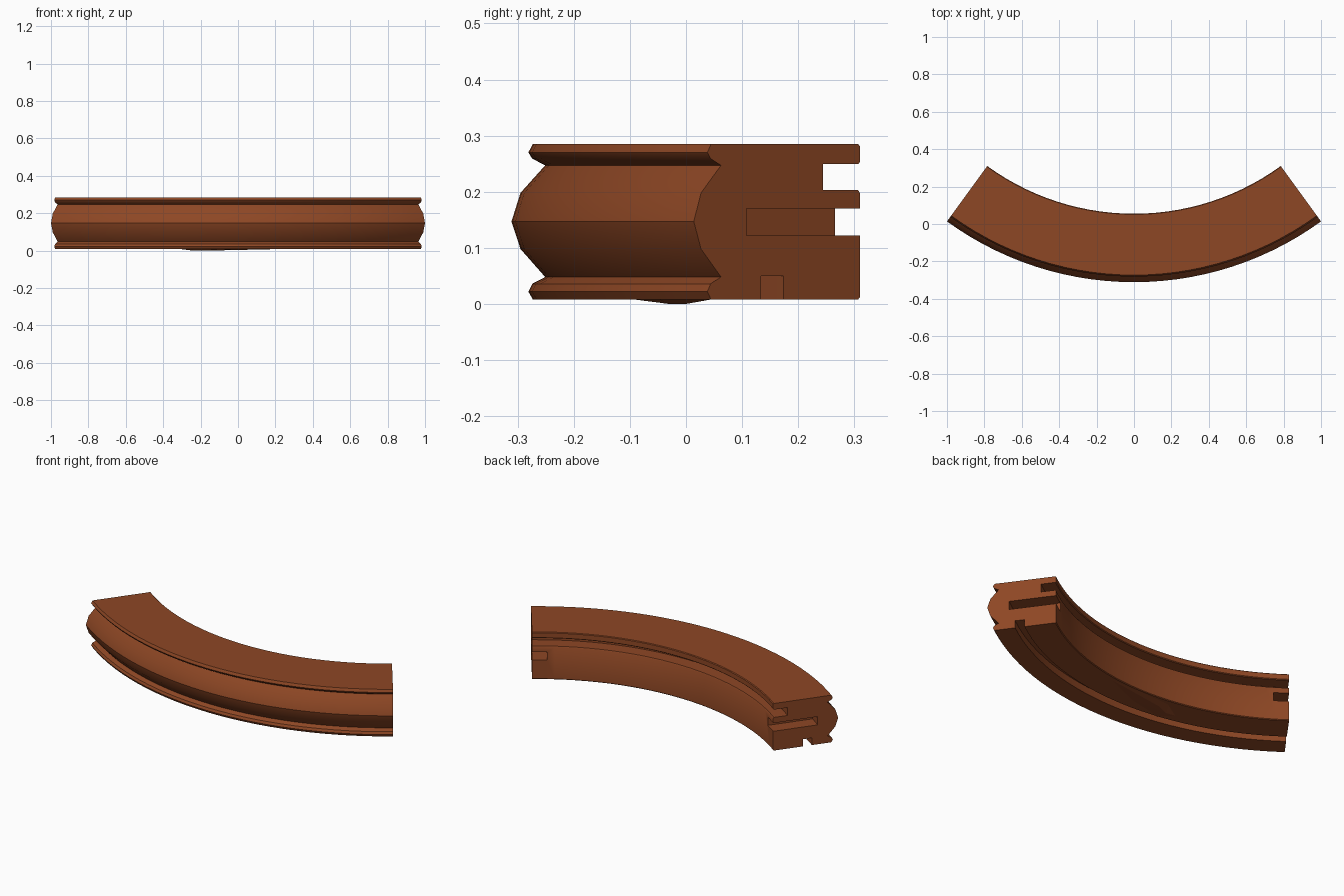
import bpy, bmesh, math
from mathutils import Matrix

if "Cube" in bpy.data.objects:
    bpy.data.objects.remove(bpy.data.objects["Cube"])

wood = bpy.data.materials.new("brown wood")
wood.diffuse_color = (0.27, 0.063, 0.018, 1)
wood.use_nodes = True
wood.node_tree.nodes["Principled BSDF"].inputs["Base Color"].default_value = wood.diffuse_color

CY = 1.39                   # centre of the arc in y
HALF = math.radians(36)     # half of the swept angle
SEGS = 28


def make(name, bm):
    bmesh.ops.recalc_face_normals(bm, faces=bm.faces)
    me = bpy.data.meshes.new(name)
    bm.to_mesh(me)
    bm.free()
    me.materials.append(wood)
    ob = bpy.data.objects.new(name, me)
    bpy.context.collection.objects.link(ob)
    return ob


def place(r, a, z):
    return (r * math.sin(a), CY - r * math.cos(a), z)


# Curved rail: moulded outside, grooves inside and underneath (radius, z)
profile = [
    (1.339, .285), (1.663, .285), (1.671, .270), (1.664, .259), (1.641, .247),
    (1.685, .198), (1.701, .147), (1.685, .098), (1.641, .048), (1.664, .036),
    (1.671, .022), (1.663, .008), (1.553, .008), (1.553, .050), (1.503, .050),
    (1.503, .008), (1.339, .008), (1.335, .012), (1.335, .120), (1.339, .124),
    (1.339, .168), (1.335, .172), (1.335, .197), (1.339, .203), (1.416, .203),
    (1.416, .249), (1.339, .249), (1.335, .253), (1.335, .281),
]
# keep the inner wall plain where the end slots are cut
profile = [p for p in profile if not .119 < p[1] < .173 or p[0] > 1.5]

bm = bmesh.new()
rings = []
for i in range(SEGS + 1):
    a = -HALF + 2 * HALF * i / SEGS
    rings.append([bm.verts.new(place(r, a, z)) for r, z in profile])
n = len(profile)
for A, B in zip(rings, rings[1:]):
    for j in range(n):
        k = (j + 1) % n
        bm.faces.new((A[j], A[k], B[k], B[j]))
bm.faces.new(rings[0])
bm.faces.new(rings[-1])
rail = make("curved_rail", bm)

# Connector slots in both ends
bpy.context.view_layer.objects.active = rail
for s in (-1, 1):
    bm = bmesh.new()
    bmesh.ops.create_cube(bm, size=1)
    M = (Matrix.Translation((0, CY, 0)) @ Matrix.Rotation(s * HALF, 4, 'Z')
         @ Matrix.Translation((s * .02, -1.4175, .146))
         @ Matrix.Diagonal((.20, .335, .048, 1)))
    bmesh.ops.transform(bm, matrix=M, verts=bm.verts)
    cutter = make("slot_cutter", bm)
    cutter.hide_render = True
    mod = rail.modifiers.new("slot", 'BOOLEAN')
    mod.operation = 'DIFFERENCE'
    mod.solver = 'EXACT'
    mod.object = cutter
    bpy.ops.object.modifier_apply(modifier=mod.name)
    bpy.data.objects.remove(cutter)

rail.select_set(True)
bpy.ops.object.shade_smooth_by_angle(angle=math.radians(34))

# Shallow raised patch under the middle
bm = bmesh.new()
base = [(.24, .05), (.05, .05), (-.20, .04), (-.31, -.03), (-.24, -.10), (.0, -.05)]
outer = [bm.verts.new((x, y, .009)) for x, y in base]
low = [bm.verts.new((-.17, .0, 0)), bm.verts.new((-.24, -.03, 0))]
bm.faces.new(outer)
bmesh.ops.convex_hull(bm, input=outer + low)
make("underside_patch", bm)
